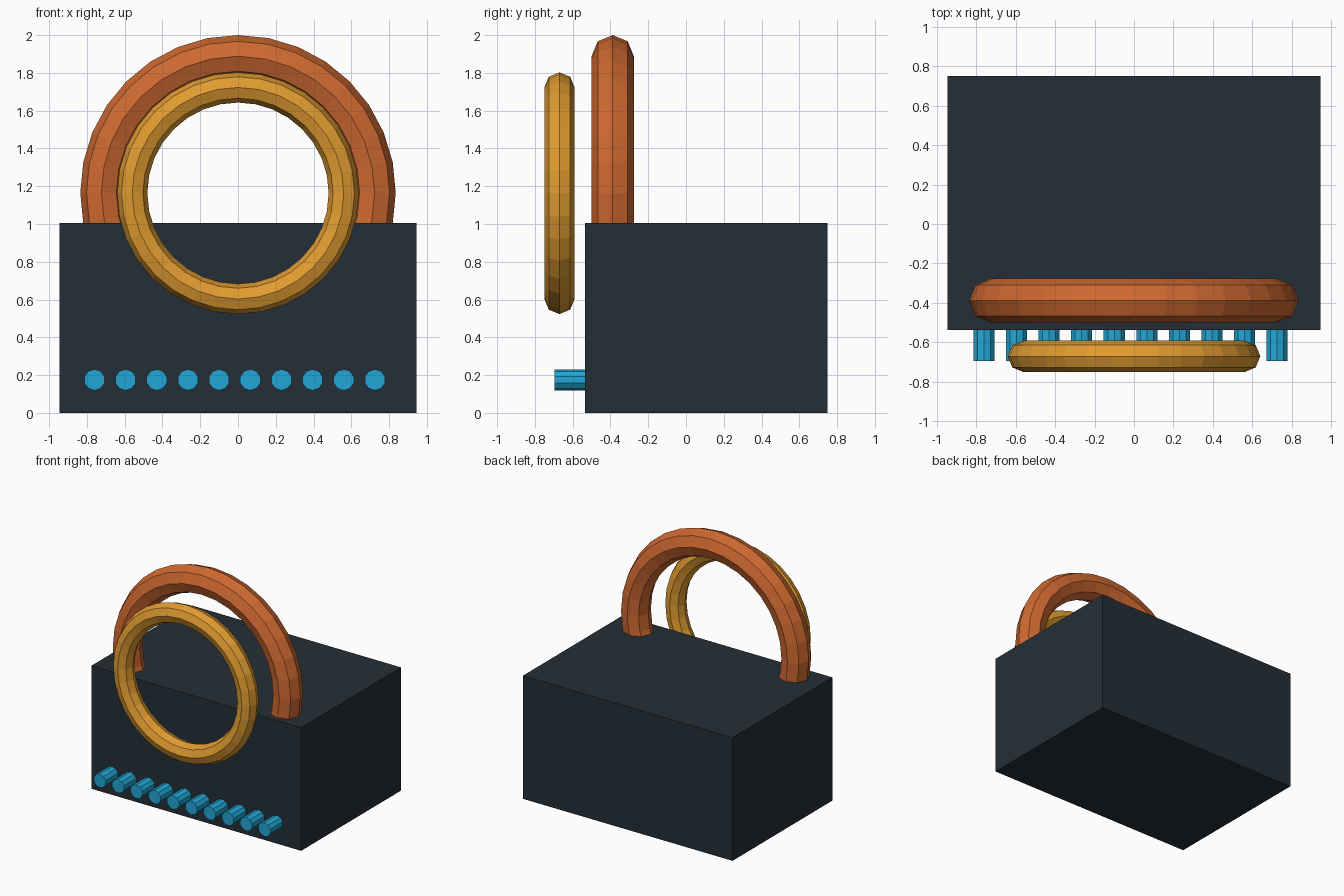
import bpy
from math import radians

cube = bpy.data.objects.get("Cube")
if cube:
    bpy.data.objects.remove(cube, do_unlink=True)


def make_material(name, rgb):
    mat = bpy.data.materials.new(name)
    mat.use_nodes = True
    colour = (*rgb, 1.0)
    mat.diffuse_color = colour
    mat.node_tree.nodes["Principled BSDF"].inputs["Base Color"].default_value = colour
    return mat


def finish(name, mat):
    obj = bpy.context.object
    obj.name = name
    obj.data.materials.append(mat)
    return obj


def upright_ring(name, y, z, major, minor, mat):
    bpy.ops.mesh.primitive_torus_add(
        major_radius=major, minor_radius=minor, major_segments=32, minor_segments=8,
        location=(0, y, z), rotation=(radians(90), 0, 0))
    return finish(name, mat)


charcoal = make_material("charcoal", (0.018, 0.028, 0.038))
copper = make_material("copper orange", (0.62, 0.14, 0.03))
gold = make_material("golden yellow", (0.75, 0.33, 0.03))
blue = make_material("bright blue", (0.016, 0.39, 0.68))

# Solid box body
bpy.ops.mesh.primitive_cube_add(size=1, location=(0, 0.107, 0.502))
body = finish("body", charcoal)
body.scale = (1.89, 1.286, 1.004)

# Large handle ring, sunk into the body
upright_ring("handle_ring", -0.388, 1.165, 0.723, 0.112, copper)

# Smaller ring standing in front of the body
upright_ring("front_ring", -0.67, 1.163, 0.56, 0.08, gold)

# Row of pegs along the lower front
for i in range(10):
    bpy.ops.mesh.primitive_cylinder_add(
        vertices=10, radius=0.056, depth=0.16,
        location=(-0.76 + i * 0.165, -0.615, 0.175), rotation=(radians(90), 0, 0))
    finish(f"peg_{i + 1}", blue)
